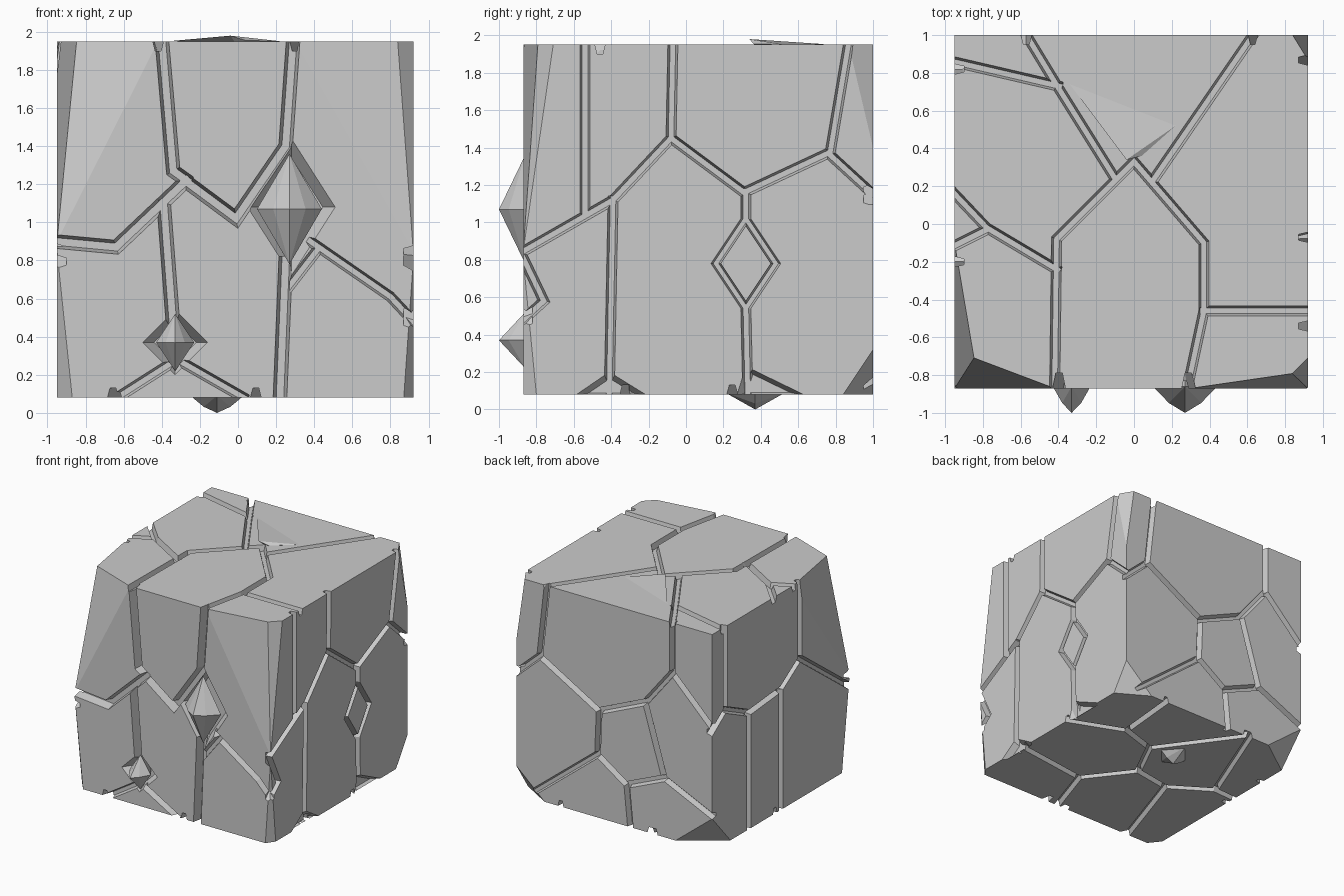
import bpy, bmesh
from itertools import combinations
from mathutils import Vector

if "Cube" in bpy.data.objects:
    bpy.data.objects.remove(bpy.data.objects["Cube"])

LO, HI = Vector((-0.95, -0.87, 0.08)), Vector((0.92, 1.0, 1.95))

# maps from face coordinates (u, v) and outward height h to 3D
FACE = {
    "front": lambda u, v, h: (u, LO.y - h, v),
    "back": lambda u, v, h: (u, HI.y + h, v),
    "left": lambda u, v, h: (LO.x - h, u, v),
    "right": lambda u, v, h: (HI.x + h, u, v),
    "top": lambda u, v, h: (u, v, HI.z + h),
    "bottom": lambda u, v, h: (u, v, LO.z - h),
}
AXES = {"back": (0, 2), "left": (1, 2), "bottom": (0, 1)}


def finish(bm, name):
    bmesh.ops.recalc_face_normals(bm, faces=bm.faces)
    me = bpy.data.meshes.new(name)
    bm.to_mesh(me)
    bm.free()
    ob = bpy.data.objects.new(name, me)
    bpy.context.collection.objects.link(ob)
    return ob


def hull(points, name):
    bm = bmesh.new()
    for p in points:
        bm.verts.new(p)
    bmesh.ops.convex_hull(bm, input=bm.verts)
    bmesh.ops.delete(bm, geom=[v for v in bm.verts if not v.link_faces], context="VERTS")
    return finish(bm, name)


def carve(cutter):
    m = block.modifiers.new("cut", "BOOLEAN")
    m.operation, m.solver, m.object = "DIFFERENCE", "MANIFOLD", cutter
    bpy.context.view_layer.objects.active = block
    bpy.ops.object.modifier_apply(modifier=m.name)
    bpy.data.objects.remove(cutter)


def groove(face, *pts, w=0.027, d=0.05, closed=False):
    """Sweep a tapered channel along a polyline with mitred corners."""
    P = [Vector(p) for p in pts]
    n = len(P)
    if not closed:
        P[0] += (P[0] - P[1]).normalized() * 0.02
        P[-1] += (P[-1] - P[-2]).normalized() * 0.02
    bm, rings = bmesh.new(), []
    for i, p in enumerate(P):
        a = (p - P[i - 1]).normalized() if i or closed else None
        b = (P[(i + 1) % n] - p).normalized() if i < n - 1 or closed else None
        a, b = a or b, b or a
        t = (a + b).normalized()
        s = Vector((-t.y, t.x)) / max(0.5, t.dot(a))
        ring = []
        for side, h in ((-1, 0.04), (1, 0.04), (1, -d), (-1, -d)):
            q = p + s * side * w * (1 + 0.45 * h / d)
            ring.append(bm.verts.new(FACE[face](q.x, q.y, h)))
        rings.append(ring)
    for i in range(n if closed else n - 1):
        r, s = rings[i], rings[(i + 1) % n]
        for k in range(4):
            bm.faces.new((r[k], r[(k + 1) % 4], s[(k + 1) % 4], s[k]))
    if not closed:
        bm.faces.new(rings[0])
        bm.faces.new(rings[-1][::-1])
    carve(finish(bm, "channel_cutter"))


def cell_cracks(face, *seeds):
    """Crack a face along the borders of the cells around the seed points."""
    S = [Vector(s) for s in seeds]
    i, j = AXES[face]
    lo, hi = Vector((LO[i], LO[j])), Vector((HI[i], HI[j]))
    for a, b in combinations(S, 2):
        m, d = (a + b) / 2, Vector((a.y - b.y, b.x - a.x)).normalized()
        limits = [(Vector((1, 0)), hi.x), (Vector((-1, 0)), -lo.x),
                  (Vector((0, 1)), hi.y), (Vector((0, -1)), -lo.y)]
        limits += [(c - a, (c.dot(c) - a.dot(a)) / 2) for c in S if c not in (a, b)]
        t0, t1 = -9, 9
        for n, k in limits:
            slope, room = n.dot(d), k - n.dot(m)
            if abs(slope) < 1e-6:
                if room < 0:
                    t1 = t0
            elif slope > 0:
                t1 = min(t1, room / slope)
            else:
                t0 = max(t0, room / slope)
        if t1 - t0 > 0.03:
            groove(face, m + d * t0, m + d * t1)


def pit(face, pts, d, inner=0.6):
    """Sunken polygon with sloping walls."""
    c = sum((Vector(p) for p in pts), Vector((0, 0))) / len(pts)
    out = []
    for k, h in ((1 + (1 - inner) * 0.04 / d, 0.04), (inner, -d)):
        for p in pts:
            q = c + (Vector(p) - c) * k
            out.append(FACE[face](q.x, q.y, h))
    carve(hull(out, "pit_cutter"))


def diamond(u, v, ru, rv):
    return [(u, v + rv), (u + ru, v), (u, v - rv), (u - ru, v)]


def crystal(face, u, v, ru, rv, tip, name):
    pts = [(*p, -0.01) for p in diamond(u, v, ru, rv)]
    pts += [(u - ru / 2, v, tip * .6), (u + ru / 2, v, tip * .6), (u, v, tip), (u, v, -0.16)]
    hull([FACE[face](*p) for p in pts], name)


# main block
bm = bmesh.new()
bmesh.ops.create_cube(bm, size=1)
for v in bm.verts:
    v.co = [LO[i] if v.co[i] < 0 else HI[i] for i in range(3)]

# tilted corner facets: corner (+ or - per axis), cut lengths along x, y, z
for corner, *cut in [
    ("--+", .53, .2, 1.05), ("--+", .13, .77, 1.05), ("+-+", .62, .09, 1.1),
    ("+-+", .16, .16, 1.1), ("---", .08, .1, .77), ("+--", .05, .07, .72),
    ("++-", .27, .16, .24), ("-+-", .35, .25, .28), ("+++", .08, .13, .55),
]:
    sign = [1 if c == "+" else -1 for c in corner]
    co = Vector([HI[i] if sign[i] > 0 else LO[i] for i in range(3)])
    no = Vector([sign[i] / cut[i] for i in range(3)])
    co.x -= sign[0] * cut[0]
    geom = bm.verts[:] + bm.edges[:] + bm.faces[:]
    bmesh.ops.bisect_plane(bm, geom=geom, plane_co=co, plane_no=no.normalized(), clear_outer=True, dist=1e-5)
    bmesh.ops.holes_fill(bm, edges=[e for e in bm.edges if e.is_boundary], sides=0)
block = finish(bm, "cracked_block")

# front: wide cracks, then thin ones
wide = dict(w=0.036, d=0.08)
groove("front", (-.4, 1.96), (-.34, 1.27), (-.27, 1.22), **wide)
groove("front", (-.27, 1.22), (-.64, .87), (-.96, .9), **wide)
groove("front", (-.28, 1.22), (-.01, 1.02), (.25, 1.4), (.29, 1.96), **wide)
groove("front", (-.39, 1.1), (-.34, .45), **wide)
groove("front", (.25, .8), (.22, .07), **wide)
groove("front", (.25, .64), (.42, .86))
groove("front", (.38, .9), (.8, .61), (.93, .47))
groove("front", (-.65, .07), (-.32, .28), (.03, .08))

# right side
groove("right", (-.54, 1.96), (-.54, 1.06))
groove("right", (-.88, .84), (-.39, 1.12), (-.08, 1.45), (.31, 1.16), (.76, 1.37), (1, 1.15))
groove("right", (-.07, 1.96), (-.08, 1.45))
groove("right", (-.39, 1.12), (-.41, .1))
groove("right", (.32, 1.16), (.32, 1.02))
groove("right", (.32, .54), (.33, .1))
groove("right", (.77, 1.37), (.87, 1.96))
groove("right", (-.88, .83), (-.76, .58), (-.88, .47))
groove("right", *diamond(.32, .78, .16, .24), w=0.022, closed=True)

# top
groove("top", (-.57, 1), (-.4, .72), (-.1, .24))
groove("top", (-.42, -.88), (-.41, -.08), (0, .33), (.37, -.1), (.37, -.46), (.28, -.88))
groove("top", (.1, .23), (.63, 1))
groove("top", (.37, -.46), (.93, -.46))
groove("top", (-.4, .73), (-.96, .86))
groove("top", (-.41, -.24), (-.78, -.02), (-.96, .17))
groove("top", (-.78, -.03), (-.96, -.12))

# back, left and bottom break into cells
cell_cracks("back", (.1, 1.45), (1.25, 1.58), (.5, .75), (-.22, .72),
            (-.65, .85), (-1.24, 1.45), (.1, .25), (-.4, .3))
cell_cracks("left", (1.29, 1.5), (.35, 1.5), (-.75, 1.5), (.72, .7), (.28, .7), (-.16, .7))
cell_cracks("bottom", (.2, .8), (.75, .75), (.45, 0), (.55, -.75),
            (-.2, -.5), (-.35, .4), (-.8, -.3), (-.85, .6))

# chipped pits
pit("front", diamond(.28, 1.08, .23, .36), .09, .72)
pit("front", diamond(-.33, .37, .17, .17), .09, .65)
pit("right", [(-.6, .07), (-.41, .2), (-.2, .07)], .05)
pit("right", [(.27, .07), (.32, .23), (.65, .07)], .05)

# crystals set into the pits and underside
crystal("front", .27, 1.07, .17, .29, .13, "large_crystal")
crystal("front", -.33, .37, .1, .15, .13, "small_crystal")
crystal("bottom", -.11, .37, .14, .16, .08, "under_crystal")

# slightly lifted top slab
hull([(-.04, .34, 1.98), (.04, .36, 1.955), (-.34, .74, 1.953), (.22, .52, 1.951), (0, .4, 1.92)], "lifted_slab")
